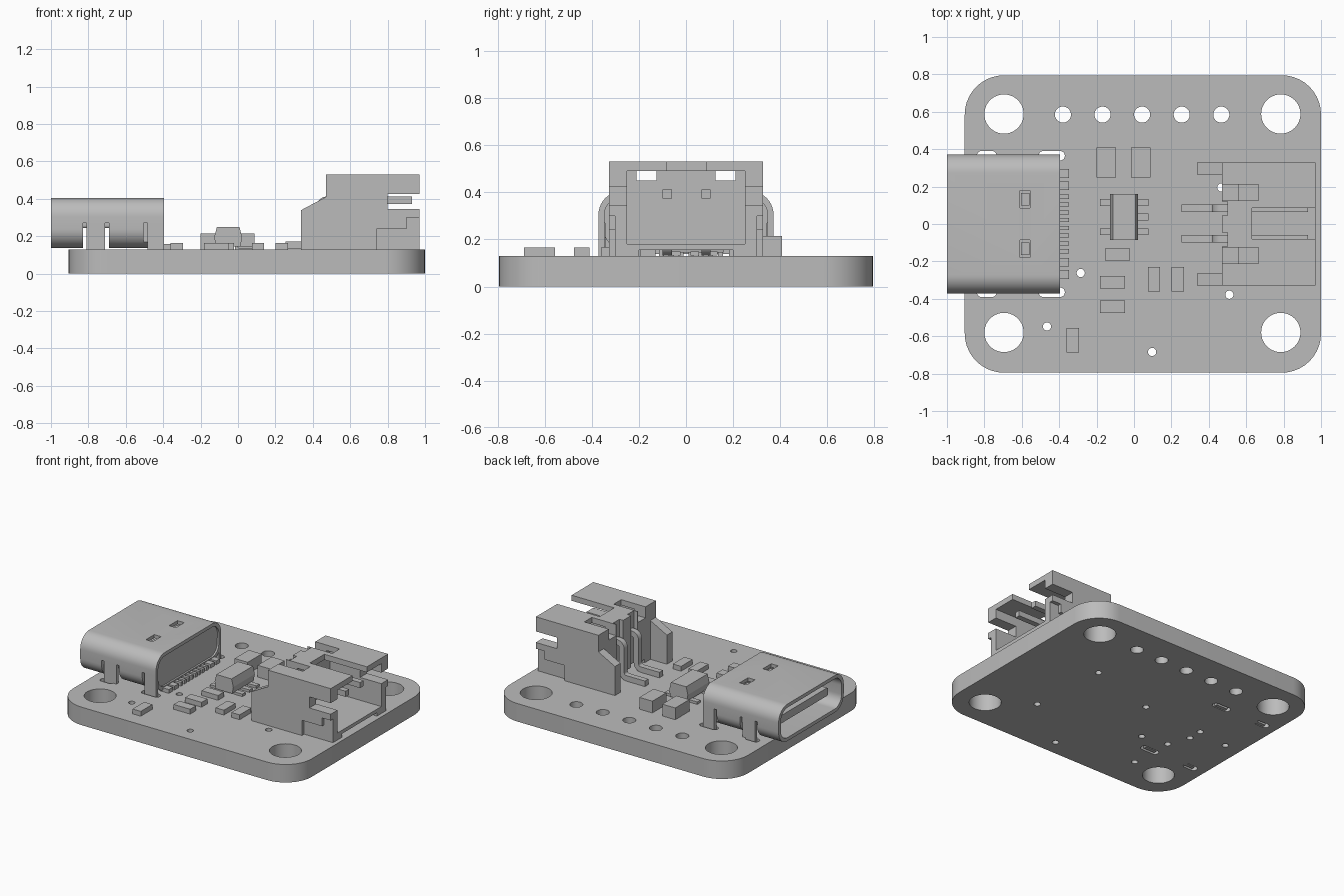
import bpy, bmesh, math
from mathutils import Vector

if "Cube" in bpy.data.objects:
    bpy.data.objects.remove(bpy.data.objects["Cube"])

grey = bpy.data.materials.new("plain grey")
grey.use_nodes = True
COLOUR = (0.5, 0.5, 0.5, 1)
grey.diffuse_color = COLOUR
for node in grey.node_tree.nodes:
    if node.type == 'BSDF_PRINCIPLED':
        node.inputs["Base Color"].default_value = COLOUR

TOP = 0.13  # upper face of the board


# --- helpers ---
def add_prism(bm, pts, lo, hi, axis):
    """Extrude a closed 2D outline along one axis."""
    place = {'X': lambda a, b, t: (t, a, b),
             'Y': lambda a, b, t: (a, t, b),
             'Z': lambda a, b, t: (a, b, t)}[axis]
    rings = [[bm.verts.new(place(a, b, t)) for a, b in pts] for t in (lo, hi)]
    faces = [bm.faces.new(r) for r in rings]
    n = len(pts)
    for i in range(n):
        j = (i + 1) % n
        faces.append(bm.faces.new((rings[0][i], rings[0][j], rings[1][j], rings[1][i])))
    bmesh.ops.recalc_face_normals(bm, faces=faces)


def rect(x0, x1, y0, y1):
    return [(x0, y0), (x1, y0), (x1, y1), (x0, y1)]


def add_box(bm, x0, x1, y0, y1, z0, z1):
    add_prism(bm, rect(x0, x1, y0, y1), z0, z1, 'Z')


def add_pair(bm, x0, x1, y0, y1, z0, z1):
    """Box and its twin mirrored across y."""
    add_box(bm, x0, x1, y0, y1, z0, z1)
    add_box(bm, x0, x1, -y1, -y0, z0, z1)


def rounded(x0, x1, y0, y1, r, steps=10):
    pts = []
    corners = [(x1 - r, y1 - r), (x0 + r, y1 - r), (x0 + r, y0 + r), (x1 - r, y0 + r)]
    for k, (cx, cy) in enumerate(corners):
        for i in range(steps + 1):
            a = math.pi / 2 * (k + i / steps)
            pts.append((cx + r * math.cos(a), cy + r * math.sin(a)))
    return pts


def circle(x, y, r, n=40):
    return [(x + r * math.cos(math.tau * i / n), y + r * math.sin(math.tau * i / n))
            for i in range(n)]


def ribbon(path, thick):
    """Closed outline of a strip that follows a 2D path."""
    p = [Vector(q) for q in path]
    left, right = [], []
    for i, q in enumerate(p):
        d = (p[min(i + 1, len(p) - 1)] - p[max(i - 1, 0)]).normalized()
        n = Vector((-d.y, d.x)) * thick / 2
        left.append(tuple(q + n))
        right.append(tuple(q - n))
    return left + right[::-1]


def finish(name, bm):
    mesh = bpy.data.meshes.new(name)
    bm.to_mesh(mesh)
    bm.free()
    ob = bpy.data.objects.new(name, mesh)
    bpy.context.scene.collection.objects.link(ob)
    mesh.materials.append(grey)
    return ob


def carve(ob, bm):
    """Subtract the cutter solids, then discard them."""
    cutter = finish("cutter", bm)
    cutter.hide_render = True
    mod = ob.modifiers.new("cut", 'BOOLEAN')
    mod.operation, mod.solver, mod.object = 'DIFFERENCE', 'EXACT', cutter
    mod.use_self = True
    bpy.context.view_layer.update()
    deps = bpy.context.evaluated_depsgraph_get()
    mesh = bpy.data.meshes.new_from_object(ob.evaluated_get(deps))
    ob.modifiers.clear()
    ob.data = mesh
    bpy.data.objects.remove(cutter)


# --- circuit board with its holes ---
bm = bmesh.new()
add_prism(bm, rounded(-0.905, 1, -0.795, 0.795, 0.21), 0, TOP, 'Z')
board = finish("circuit_board", bm)
holes = [(x, y, 0.105) for x in (-0.695, 0.785) for y in (0.588, -0.58)]
holes += [(-0.38 + 0.2117 * i, 0.585, 0.043) for i in range(5)]
holes += [(x, y, 0.022) for x, y in
          ((-0.285, -0.262), (-0.465, -0.548), (0.097, -0.684), (0.51, -0.378), (0.467, 0.195),
           (-0.06, 0.05), (-0.54, 0.03), (-0.54, -0.075), (-0.78, 0), (-0.48, -0.23))]
bm = bmesh.new()
for x, y, r in holes:
    add_prism(bm, circle(x, y, r), -0.1, 0.3, 'Z')
for s in (-1, 1):
    for x0, x1 in ((-0.84, -0.735), (-0.51, -0.37)):
        y = 0.365 * s
        add_prism(bm, rounded(x0, x1, y - 0.025, y + 0.025, 0.024), -0.1, 0.3, 'Z')
carve(board, bm)

# --- socket shell ---
bm = bmesh.new()
add_prism(bm, rounded(-0.372, 0.372, 0.138, 0.405, 0.1), -1, -0.395, 'X')
shell = finish("socket_shell", bm)
inner = rounded(-0.347, 0.347, 0.163, 0.38, 0.077)
bm = bmesh.new()
add_prism(bm, inner, -1.1, -0.52, 'X')
add_prism(bm, inner, -0.408, -0.3, 'X')
add_box(bm, -0.83, -0.69, -0.5, 0.5, 0.1, 0.27)
add_pair(bm, -0.505, -0.3, 0.345, 0.5, 0.1, 0.27)
add_pair(bm, -0.61, -0.555, 0.085, 0.18, 0.35, 0.5)
carve(shell, bm)

bm = bmesh.new()
for x0, x1 in ((-0.81, -0.71), (-0.485, -0.395)):
    add_pair(bm, x0, x1, 0.347, 0.372, 0.0, 0.275)
finish("socket_legs", bm)

bm = bmesh.new()
add_prism(bm, rounded(-0.28, 0.28, 0.243, 0.3, 0.015, 4), -0.94, -0.5, 'X')
add_box(bm, -0.62, -0.5, -0.3, 0.3, 0.243, 0.335)
finish("socket_tongue", bm)

bm = bmesh.new()
add_pair(bm, -0.605, -0.56, 0.1, 0.165, 0.36, 0.378)
finish("socket_springs", bm)

bm = bmesh.new()
for i in range(4):
    y = 0.0208 + 0.0417 * i
    add_pair(bm, -0.42, -0.347, y - 0.011, y + 0.011, TOP, 0.158)
for y in (0.205, 0.27):
    add_pair(bm, -0.42, -0.347, y - 0.023, y + 0.023, TOP, 0.158)
finish("socket_leads", bm)

# --- battery connector housing ---
bm = bmesh.new()
side = [(0.338, TOP), (0.97, TOP), (0.97, 0.53), (0.47, 0.53), (0.47, 0.41), (0.338, 0.34)]
add_prism(bm, side, -0.328, 0.328, 'Y')
housing = finish("connector_housing", bm)
bm = bmesh.new()
add_box(bm, 0.2, 0.47, -0.265, 0.265, 0.1, 0.6)        # space between the ears
add_box(bm, 0.56, 1.1, -0.25, 0.25, 0.18, 0.49)        # plug cavity
add_box(bm, 0.8, 1.1, -0.5, 0.5, 0.345, 0.425)         # side slots
add_box(bm, 0.63, 1.1, -0.08, 0.085, 0.45, 0.6)        # roof slot
add_box(bm, 0.2, 1.1, -0.2, 0.2, 0.1, 0.155)           # gap below the floor
add_pair(bm, 0.4, 0.665, 0.125, 0.21, 0.45, 0.6)       # roof notches
add_pair(bm, 0.4, 0.5, 0.045, 0.12, 0.1, 0.6)          # pin grooves
add_pair(bm, 0.74, 1.1, 0.302, 0.5, 0.1, 0.24)         # foot recesses
add_pair(bm, 0.9, 1.1, 0.302, 0.5, 0.23, 0.3)
carve(housing, bm)

# --- bent connector pins ---
path = [(0.93, 0.393), (0.475, 0.393)]
path += [(0.475 - 0.035 * math.sin(a), 0.358 + 0.035 * math.cos(a))
         for a in (math.pi / 8 * i for i in range(1, 5))]
path += [(0.405 + 0.035 * math.cos(a), 0.187 - 0.035 * math.sin(a))
         for a in (math.pi / 8 * i for i in range(5))]
path += [(0.255, 0.152)]
bm = bmesh.new()
for y in (-0.08, 0.085):
    add_prism(bm, ribbon(path, 0.04), y - 0.02, y + 0.02, 'Y')
finish("connector_pins", bm)

# --- small chip with tapered body and bent leads ---
bm = bmesh.new()
chip = [(-0.118, 0.145), (0.013, 0.145), (0.022, 0.195), (0.008, 0.25), (-0.113, 0.25), (-0.127, 0.195)]
add_prism(bm, chip, -0.085, 0.16, 'Y')
finish("chip_body", bm)
bm = bmesh.new()
lead = [(0, 0.195), (0.035, 0.195), (0.045, 0.185), (0.052, 0.15), (0.06, 0.14), (0.13, 0.14)]
for s, rows in ((1, (0.115, 0.038, -0.042)), (-1, (0.115, -0.042))):
    pts = [(-0.0525 + s * a, b) for a, b in ribbon([(p[0], p[1]) for p in lead], 0.018)]
    for y in rows:
        add_prism(bm, pts, y - 0.018, y + 0.018, 'Y')
finish("chip_leads", bm)

# --- capacitors and resistors ---
for i, x in enumerate((-0.148, 0.035)):
    bm = bmesh.new()
    add_box(bm, x - 0.052, x + 0.052, 0.248, 0.408, TOP, 0.215)
    finish(f"capacitor_{i + 1}", bm)
parts = [(-0.088, -0.163, 0), (-0.115, -0.312, 0), (-0.115, -0.443, 0),
         (0.107, -0.295, 1), (0.233, -0.295, 1), (-0.328, -0.622, 1)]
for i, (x, y, upright) in enumerate(parts):
    w, d = (0.033, 0.066) if upright else (0.066, 0.033)
    bm = bmesh.new()
    add_box(bm, x - w, x + w, y - d, y + d, TOP, 0.165)
    finish(f"resistor_{i + 1}", bm)

# --- smooth the round parts, keep edges sharp ---
bpy.ops.object.select_all(action='DESELECT')
for ob in (board, shell, bpy.data.objects["connector_pins"]):
    ob.select_set(True)
bpy.context.view_layer.objects.active = board
bpy.ops.object.shade_smooth_by_angle(angle=math.radians(30))
